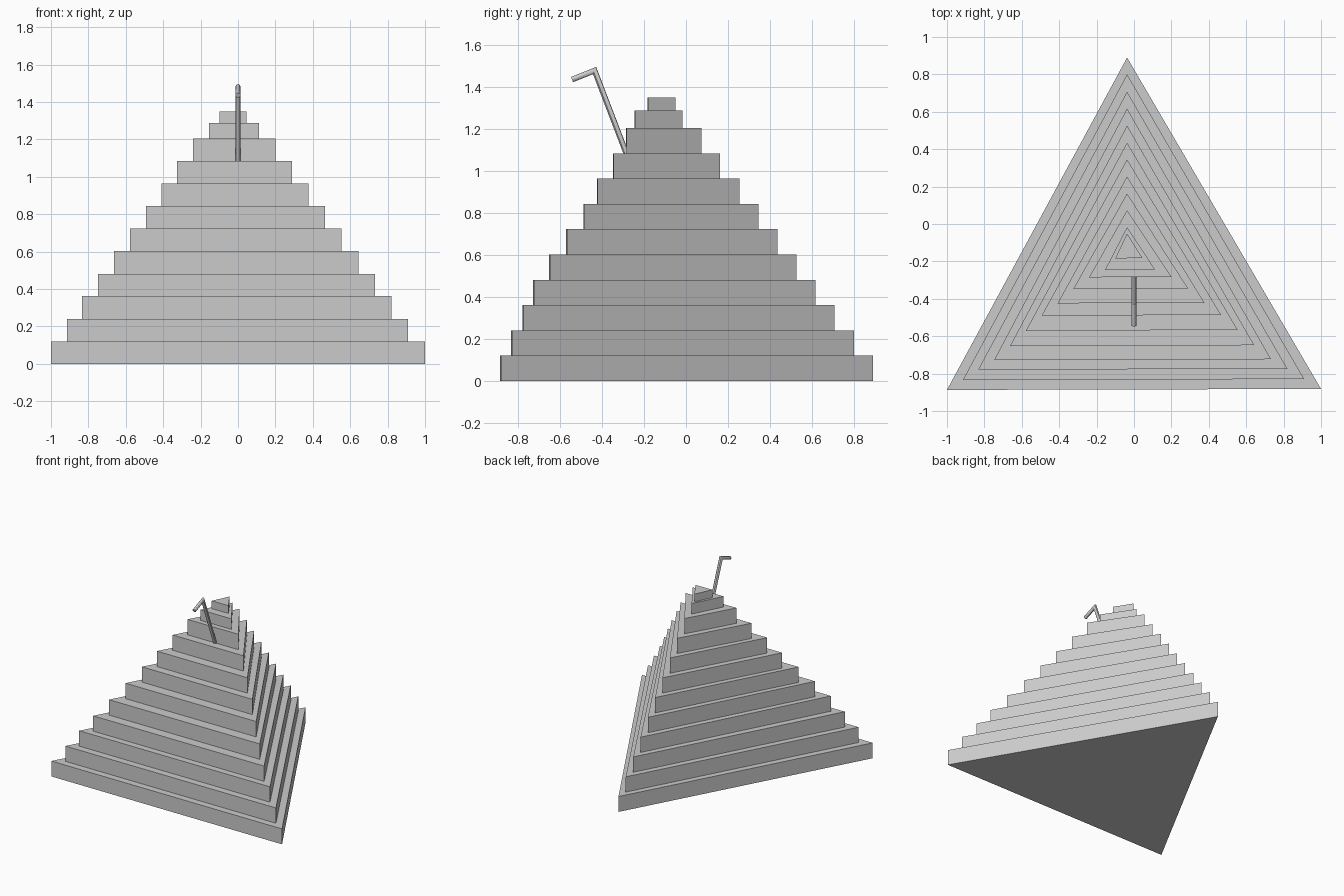
import bpy, bmesh
from math import cos, sin, pi
from mathutils import Vector

if "Cube" in bpy.data.objects:
    bpy.data.objects.remove(bpy.data.objects["Cube"])


def finish(name, bm):
    bmesh.ops.recalc_face_normals(bm, faces=bm.faces)
    mesh = bpy.data.meshes.new(name)
    bm.to_mesh(mesh)
    bm.free()
    obj = bpy.data.objects.new(name, mesh)
    bpy.context.collection.objects.link(obj)
    return obj


def prism(name, corners, z0, z1):
    bm = bmesh.new()
    low = [bm.verts.new((x, y, z0)) for x, y in corners]
    face = bm.faces.new(low)
    top = bmesh.ops.extrude_face_region(bm, geom=[face], use_keep_orig=True)
    for v in top["geom"]:
        if isinstance(v, bmesh.types.BMVert):
            v.co.z = z1
    return finish(name, bm)


def rod(name, path, radius, sides=12):
    """Round rod along a path in the YZ plane with true mitred bends."""
    pts = [Vector(p) for p in path]
    bm = bmesh.new()
    rings = []
    for i, p in enumerate(pts):
        d_in = (p - pts[i - 1]).normalized() if i else None
        d_out = (pts[i + 1] - p).normalized() if i < len(pts) - 1 else None
        a, b = d_in or d_out, d_out or d_in
        side = Vector((0, -a.z, a.y)) + Vector((0, -b.z, b.y))
        side = side.normalized() / side.normalized().dot(Vector((0, -a.z, a.y)))
        rings.append([bm.verts.new(p + radius * (cos(t) * Vector((1, 0, 0)) + sin(t) * side))
                      for t in (2 * pi * k / sides for k in range(sides))])
    for r, s in zip(rings, rings[1:]):
        for k in range(sides):
            n = (k + 1) % sides
            bm.faces.new((r[k], r[n], s[n], s[k]))
    bm.faces.new(rings[0])
    bm.faces.new(rings[-1])
    return finish(name, bm)


# Stepped triangular tiers: left x, right x, front y, back apex y, top z
tiers = [
    (-1.000, 1.000, -0.887, 0.890, 0.121),
    (-0.915, 0.910, -0.834, 0.800, 0.241),
    (-0.833, 0.820, -0.779, 0.707, 0.362),
    (-0.748, 0.733, -0.728, 0.617, 0.482),
    (-0.663, 0.643, -0.653, 0.526, 0.603),
    (-0.578, 0.554, -0.571, 0.435, 0.724),
    (-0.493, 0.466, -0.489, 0.345, 0.844),
    (-0.408, 0.377, -0.424, 0.254, 0.965),
    (-0.325, 0.290, -0.348, 0.163, 1.085),
    (-0.240, 0.201, -0.285, 0.073, 1.206),
    (-0.155, 0.113, -0.246, -0.017, 1.289),
    (-0.100, 0.045, -0.184, -0.051, 1.350),
]
z = 0
for i, (left, right, front, back, top) in enumerate(tiers):
    tilt = 0.005 if i < 6 else 0.002
    prism(f"tier_{i + 1:02d}",
          [(left, front), (right, front + tilt), (-0.037, back)], z, top)
    z = top

# Bent lever leaning out of the front
rod("bent_lever", [(0, -0.284, 1.083), (0, -0.4355, 1.479), (0, -0.543, 1.436)], 0.0132)
bpy.context.view_layer.objects.active = bpy.data.objects["bent_lever"]
bpy.data.objects["bent_lever"].select_set(True)
bpy.ops.object.shade_smooth_by_angle()
